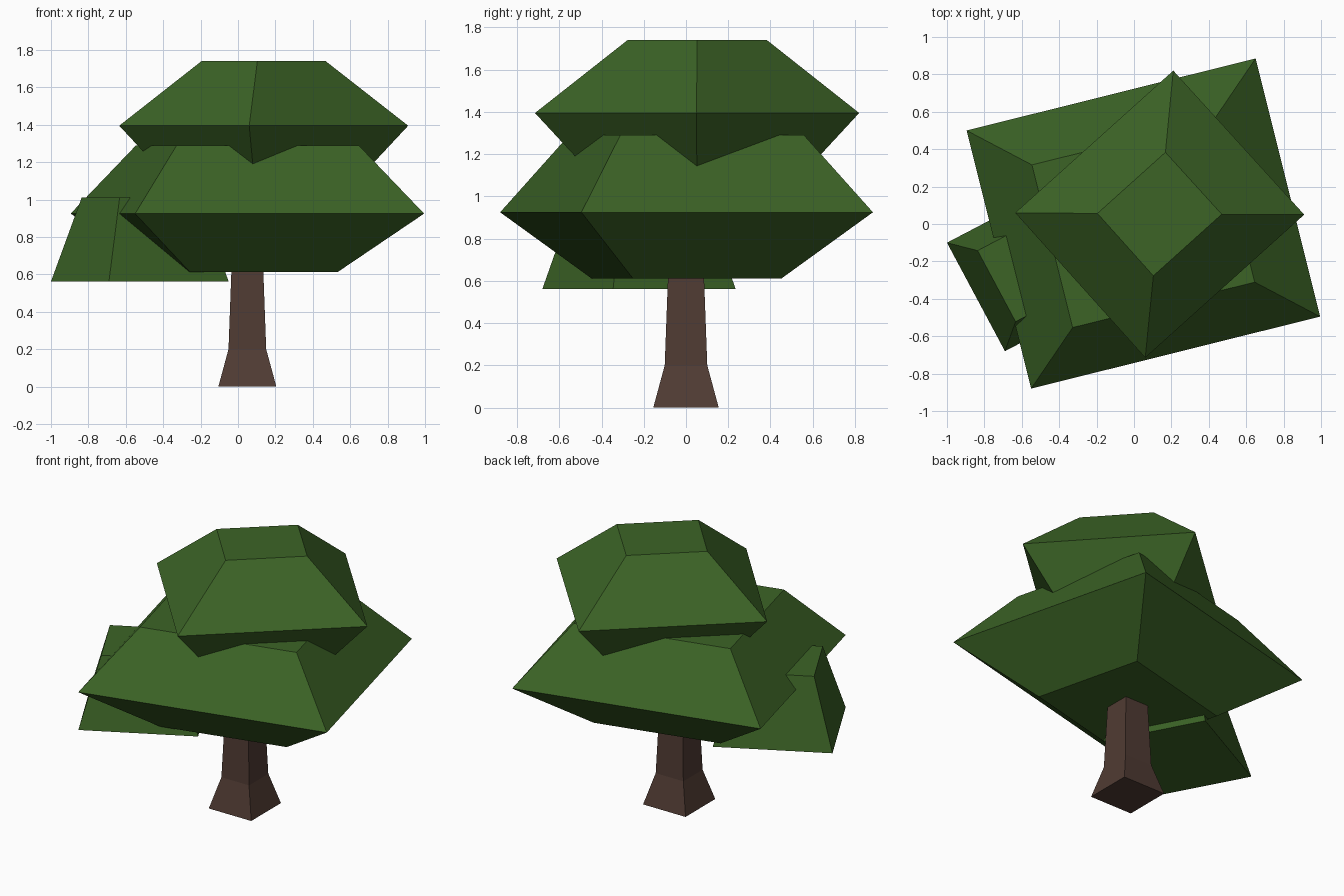
import bpy
import bmesh
from mathutils import Vector

if "Cube" in bpy.data.objects:
    bpy.data.objects.remove(bpy.data.objects["Cube"])


def material(name, color):
    mat = bpy.data.materials.new(name)
    mat.diffuse_color = (*color, 1.0)
    mat.use_nodes = True
    mat.node_tree.nodes["Principled BSDF"].inputs["Base Color"].default_value = mat.diffuse_color
    return mat


leaf_green = material("leaf green", (0.045, 0.127, 0.0194))
bark_brown = material("bark brown", (0.080, 0.0437, 0.0331))


def stacked_block(name, outline, levels, mat):
    """Loft a four-sided outline through (height, scale) levels and cap both ends."""
    corners = [Vector(p) for p in outline]
    center = sum(corners, Vector((0, 0))) / len(corners)
    bm = bmesh.new()
    rings = []
    for z, scale in levels:
        ring = []
        for corner in corners:
            p = center + (corner - center) * scale
            ring.append(bm.verts.new((p.x, p.y, z)))
        rings.append(ring)
    n = len(corners)
    for low, high in zip(rings, rings[1:]):
        for i in range(n):
            j = (i + 1) % n
            bm.faces.new((low[i], low[j], high[j], high[i]))
    bm.faces.new(rings[0][::-1])
    bm.faces.new(rings[-1])
    bmesh.ops.recalc_face_normals(bm, faces=bm.faces)
    mesh = bpy.data.meshes.new(name)
    bm.to_mesh(mesh)
    bm.free()
    mesh.materials.append(mat)
    obj = bpy.data.objects.new(name, mesh)
    bpy.context.collection.objects.link(obj)
    return obj


# Square trunk with a flared foot
h = 0.155
stacked_block("trunk",
              [(0.05 - h, -h), (0.05 + h, -h), (0.05 + h, h), (0.05 - h, h)],
              [(0.0, 1.0), (0.2, 0.65), (0.66, 0.54)], bark_brown)

# Wide main foliage
stacked_block("middle_foliage",
              [(-0.895, 0.50), (-0.55, -0.88), (0.995, -0.495), (0.65, 0.885)],
              [(0.612, 0.51), (0.925, 1.0), (1.29, 0.63)], leaf_green)

# Crown foliage, turned against the main foliage
stacked_block("crown_foliage",
              [(-0.635, 0.06), (0.06, -0.715), (0.91, 0.05), (0.21, 0.82)],
              [(1.08, 0.62), (1.395, 1.0), (1.74, 0.43)], leaf_green)

# Small side clump with a flat underside
stacked_block("side_foliage",
              [(-1.0, -0.10), (-0.69, -0.68), (-0.05, -0.345), (-0.36, 0.235)],
              [(0.562, 1.0), (1.01, 0.655)], leaf_green)
